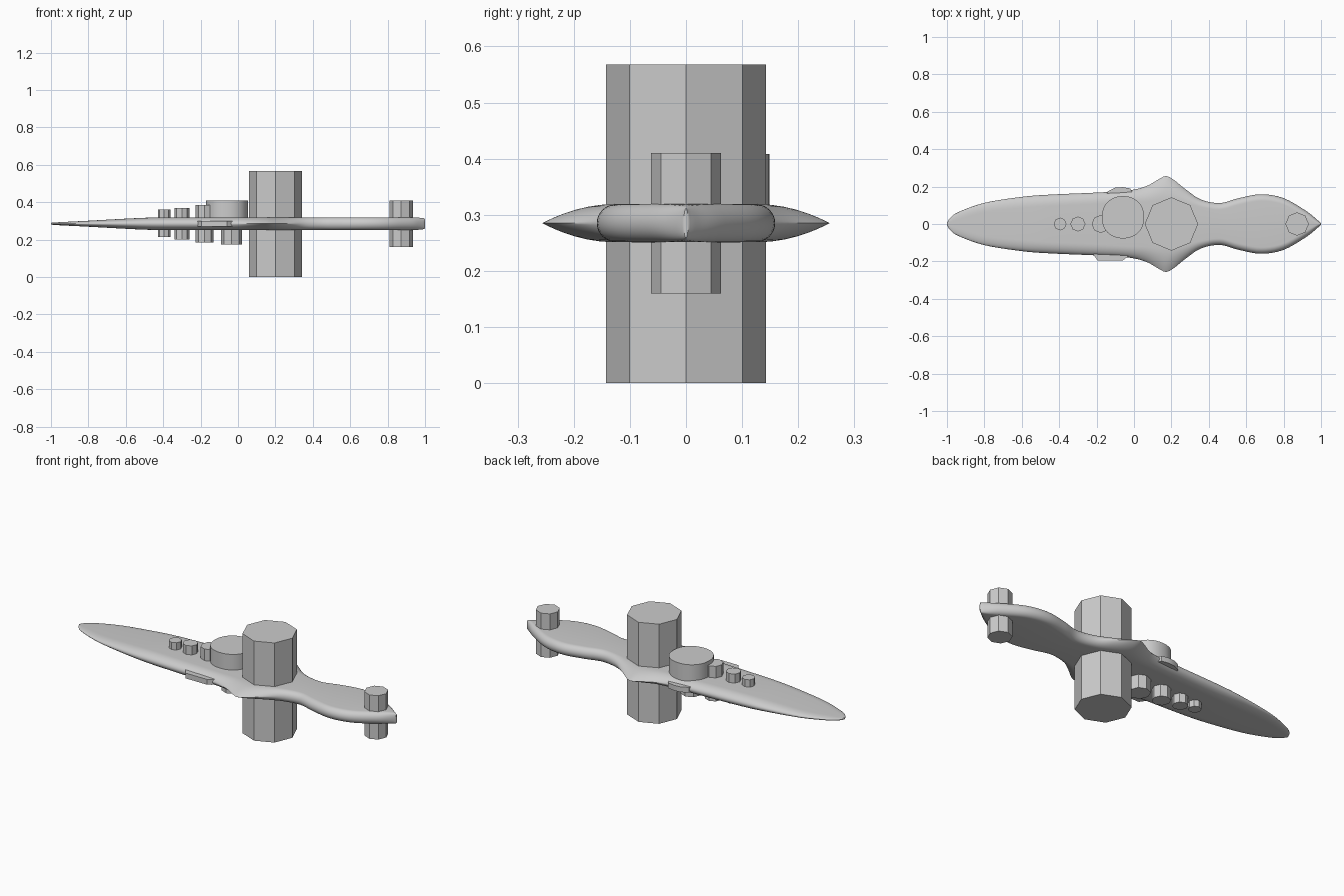
import bpy, bmesh, math
from mathutils import Vector

cube = bpy.data.objects.get("Cube")
if cube:
    bpy.data.objects.remove(cube)

grey = bpy.data.materials.new("plain grey")
grey.use_nodes = True
grey.diffuse_color = (0.6, 0.6, 0.6, 1)
grey.node_tree.nodes["Principled BSDF"].inputs["Base Color"].default_value = (0.6, 0.6, 0.6, 1)

MID = 0.285   # height of the body's centre plane


def finish(name, bm, angle=30):
    bmesh.ops.recalc_face_normals(bm, faces=bm.faces)
    mesh = bpy.data.meshes.new(name)
    bm.to_mesh(mesh)
    bm.free()
    mesh.materials.append(grey)
    obj = bpy.data.objects.new(name, mesh)
    bpy.context.collection.objects.link(obj)
    bpy.ops.object.select_all(action='DESELECT')
    obj.select_set(True)
    bpy.context.view_layer.objects.active = obj
    bpy.ops.object.shade_smooth_by_angle(angle=math.radians(angle))
    return obj


def prism(name, outline, low, high):
    """Upright prism over a flat outline."""
    bm = bmesh.new()
    face = bm.faces.new([bm.verts.new((x, y, low)) for x, y in outline])
    top = bmesh.ops.extrude_face_region(bm, geom=[face])["geom"]
    verts = [v for v in top if isinstance(v, bmesh.types.BMVert)]
    bmesh.ops.translate(bm, verts=verts, vec=(0, 0, high - low))
    return finish(name, bm)


def ring(cx, cy, radius, sides, power=1.0):
    """Regular outline; a power below one makes it slightly square."""
    pts = []
    for i in range(sides):
        a = math.tau * i / sides
        c, s = math.cos(a), math.sin(a)
        pts.append((cx + radius * math.copysign(abs(c) ** power, c),
                    cy + radius * math.copysign(abs(s) ** power, s)))
    return pts


def smooth_path(knots, steps):
    """Catmull-Rom curve through the knots."""
    pts = [Vector(k) for k in knots]
    pts = [pts[0] * 2 - pts[1]] + pts + [pts[-1] * 2 - pts[-2]]
    out = []
    for a, b, c, d in zip(pts, pts[1:], pts[2:], pts[3:]):
        for i in range(steps):
            t = i / steps
            out.append(0.5 * (2 * b + (c - a) * t + (2 * a - 5 * b + 4 * c - d) * t * t
                              + (3 * b - a - 3 * c + d) * t ** 3))
    return out + [pts[-2]]


# Body stations: x, half width, edge width, half thickness, edge sharpness
stations = [
    (-1, 0.004, 0.004, 0.005, 1), (-0.985, 0.03, 0.02, 0.006, 1),
    (-0.94, 0.063, 0.04, 0.009, 1), (-0.8, 0.113, 0.05, 0.016, 1),
    (-0.6, 0.145, 0.06, 0.027, 1), (-0.45, 0.157, 0.06, 0.033, 1),
    (-0.2, 0.168, 0.06, 0.034, 1), (-0.04, 0.178, 0.06, 0.034, 1.2),
    (0.06, 0.2, 0.08, 0.034, 1.6), (0.13, 0.238, 0.11, 0.034, 2),
    (0.17, 0.256, 0.13, 0.034, 2), (0.21, 0.238, 0.11, 0.034, 2),
    (0.28, 0.182, 0.07, 0.034, 1.5), (0.36, 0.13, 0.04, 0.034, 1),
    (0.46, 0.112, 0.035, 0.034, 1), (0.56, 0.138, 0.035, 0.034, 1),
    (0.68, 0.159, 0.035, 0.034, 1), (0.8, 0.138, 0.035, 0.034, 1),
    (0.92, 0.07, 0.035, 0.034, 1), (0.98, 0.022, 0.018, 0.031, 1),
    (1, 0.004, 0.004, 0.026, 1),
]

# Long flat body with pointed side wings and soft edges
bm = bmesh.new()
rings = []
EDGE = 8
for x, w, r, h, q in smooth_path(stations, 5):
    r = min(r, w)
    quarter = []
    for i in range(EDGE + 1):
        a = math.pi / 2 * i / EDGE
        quarter.append((w - r + r * math.sin(a), h * max(math.cos(a), 0) ** q))
    half = quarter + [(y, -z) for y, z in reversed(quarter[:-1])]
    loop = half + [(-y, z) for y, z in reversed(half)]
    rings.append([bm.verts.new((x, y, MID + z)) for y, z in loop])
for a, b in zip(rings, rings[1:]):
    n = len(a)
    for i in range(n):
        j = (i + 1) % n
        bm.faces.new((a[i], a[j], b[j], b[i]))
bm.faces.new(rings[0])
bm.faces.new(rings[-1])
finish("body", bm, 50)

# Eight-sided posts running through the body
for name, x, radius, low, high in [
    ("main_post", 0.2, 0.1425, 0, 0.568),
    ("end_post", 0.872, 0.0625, 0.16, 0.41),
    ("small_post_1", -0.035, 0.057, 0.175, 0.395),
    ("small_post_2", -0.178, 0.048, 0.185, 0.385),
    ("small_post_3", -0.3, 0.04, 0.2, 0.37),
    ("small_post_4", -0.395, 0.034, 0.215, 0.36),
]:
    prism(name, ring(x, 0, radius, 8), low, high)

# Round drum on the upper face
prism("drum", ring(-0.059, 0.036, 0.113, 48, 0.92), MID, 0.408)

# Thin side tabs just outside the edges
prism("front_tab", [(-0.225, -0.15), (-0.195, -0.195), (-0.06, -0.195), (0, -0.15)],
      MID - 0.015, MID + 0.015)
prism("back_tab", [(0, 0.15), (-0.02, 0.19), (-0.06, 0.197), (-0.1, 0.194), (-0.14, 0.175), (-0.15, 0.15)],
      MID - 0.015, MID + 0.015)
